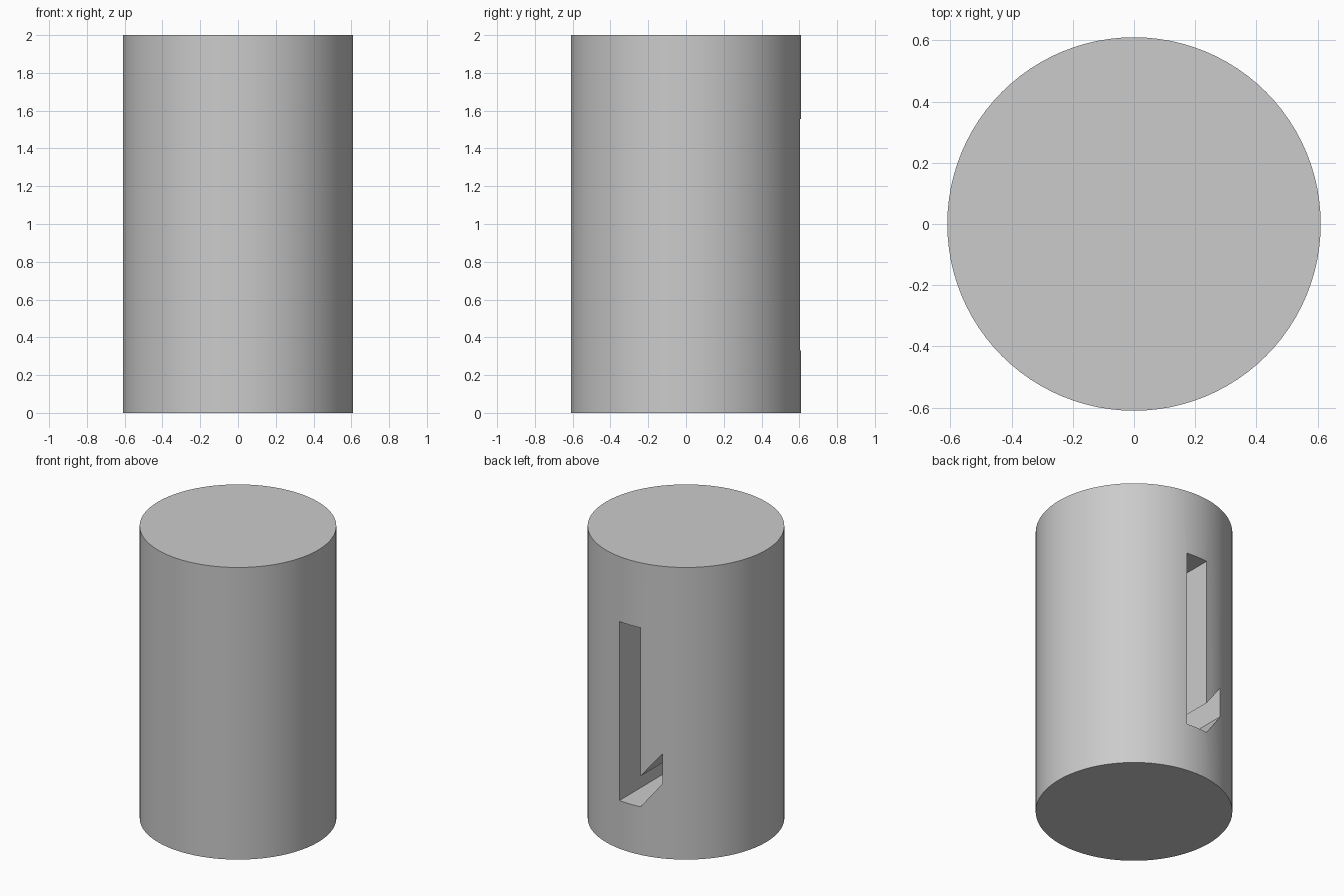
import bpy
import bmesh

RADIUS, HEIGHT = 0.61, 2.0

# Remove the default object
cube = bpy.data.objects.get("Cube")
if cube:
    bpy.data.objects.remove(cube, do_unlink=True)

# Single plain colour
grey = bpy.data.materials.new("plain grey")
grey.use_nodes = True
colour = (0.6, 0.6, 0.6, 1.0)
grey.diffuse_color = colour
grey.node_tree.nodes["Principled BSDF"].inputs["Base Color"].default_value = colour


def extrude_profile(name, outline, y_start, y_end):
    """Solid made by extruding an (x, z) outline along y."""
    bm = bmesh.new()
    face = bm.faces.new([bm.verts.new((x, y_start, z)) for x, z in outline])
    result = bmesh.ops.extrude_face_region(bm, geom=[face])
    moved = [v for v in result["geom"] if isinstance(v, bmesh.types.BMVert)]
    bmesh.ops.translate(bm, vec=(0, y_end - y_start, 0), verts=moved)
    bmesh.ops.recalc_face_normals(bm, faces=bm.faces)
    mesh = bpy.data.meshes.new(name)
    bm.to_mesh(mesh)
    bm.free()
    mesh.materials.append(grey)
    obj = bpy.data.objects.new(name, mesh)
    bpy.context.collection.objects.link(obj)
    return obj


# Solid round body
bpy.ops.mesh.primitive_cylinder_add(vertices=96, radius=RADIUS, depth=HEIGHT,
                                    location=(0, 0, HEIGHT / 2))
body = bpy.context.object
body.name = "slotted_cylinder"
body.data.materials.append(grey)

# Hooked slot: tall straight channel with a short arm rising at its foot
slot_outline = [(0.08, 0.33), (0.08, 1.555), (-0.08, 1.555), (-0.08, 0.54),
                (-0.22, 0.715), (-0.22, 0.51), (-0.08, 0.33)]
cutter = extrude_profile("slot_cutter", slot_outline, 0.0, 0.8)

# Cut the slot into the back of the body
cut = body.modifiers.new("slot", "BOOLEAN")
cut.operation = "DIFFERENCE"
cut.solver = "EXACT"
cut.object = cutter
bpy.context.view_layer.objects.active = body
bpy.ops.object.modifier_apply(modifier=cut.name)
bpy.data.objects.remove(cutter, do_unlink=True)

# Smooth round side with crisp rims and slot edges
bpy.ops.object.select_all(action="DESELECT")
body.select_set(True)
bpy.ops.object.shade_smooth_by_angle(angle=0.5)
